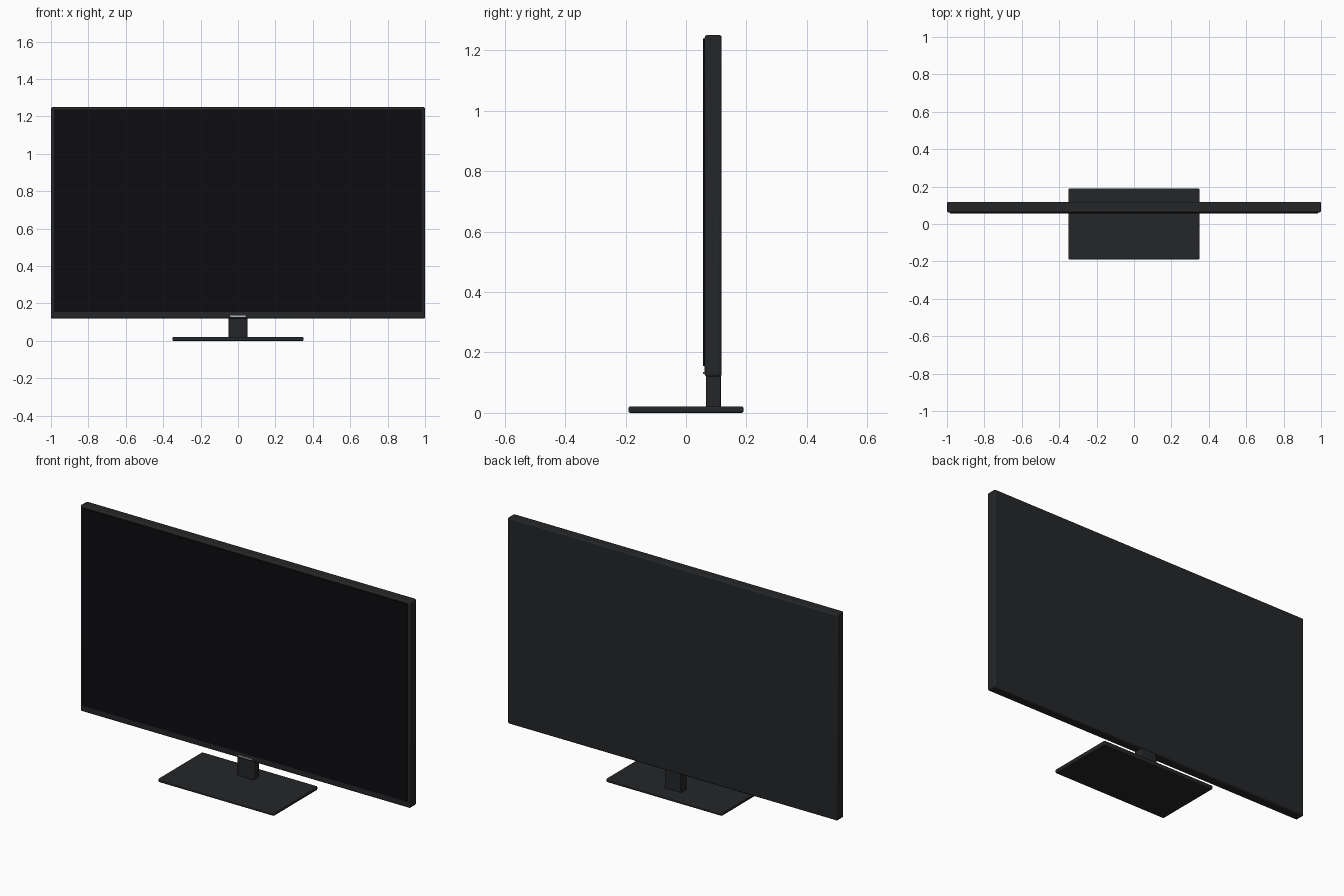
import bpy

if "Cube" in bpy.data.objects:
    bpy.data.objects.remove(bpy.data.objects["Cube"])


def material(name, color):
    m = bpy.data.materials.new(name)
    m.diffuse_color = (*color, 1)
    m.use_nodes = True
    m.node_tree.nodes["Principled BSDF"].inputs["Base Color"].default_value = m.diffuse_color
    return m


def box(name, x, y, z, mat, bevel=0.0, segments=2):
    """Box from (min, max) ranges, with an optional rounded edge."""
    bpy.ops.mesh.primitive_cube_add(size=1, location=[(a + b) / 2 for a, b in (x, y, z)])
    ob = bpy.context.object
    ob.name = name
    ob.scale = [b - a for a, b in (x, y, z)]
    bpy.ops.object.transform_apply(location=False, rotation=False, scale=True)
    ob.data.materials.append(mat)
    if bevel:
        mod = ob.modifiers.new("rounded_edges", "BEVEL")
        mod.width = bevel
        mod.segments = segments
        bpy.ops.object.shade_smooth_by_angle()
    return ob


plastic = material("dark_plastic", (0.018, 0.019, 0.021))
glass = material("black_glass", (0.004, 0.004, 0.005))
silver = material("silver", (0.5, 0.5, 0.52))

# Display housing and the thin screen standing just proud of its front
box("housing", (-1.0, 1.0), (0.062, 0.118), (0.12, 1.25), plastic, 0.008, 3)
box("screen", (-0.985, 0.985), (0.057, 0.07), (0.155, 1.238), glass)

# Small trim strip below the screen
box("trim_strip", (-0.042, 0.042), (0.057, 0.07), (0.128, 0.136), silver, 0.001)

# Stand: neck and flat foot plate
box("stand_neck", (-0.05, 0.05), (0.066, 0.115), (0.015, 0.135), plastic, 0.004)
box("stand_base", (-0.35, 0.35), (-0.19, 0.19), (0.0, 0.021), plastic, 0.005)
